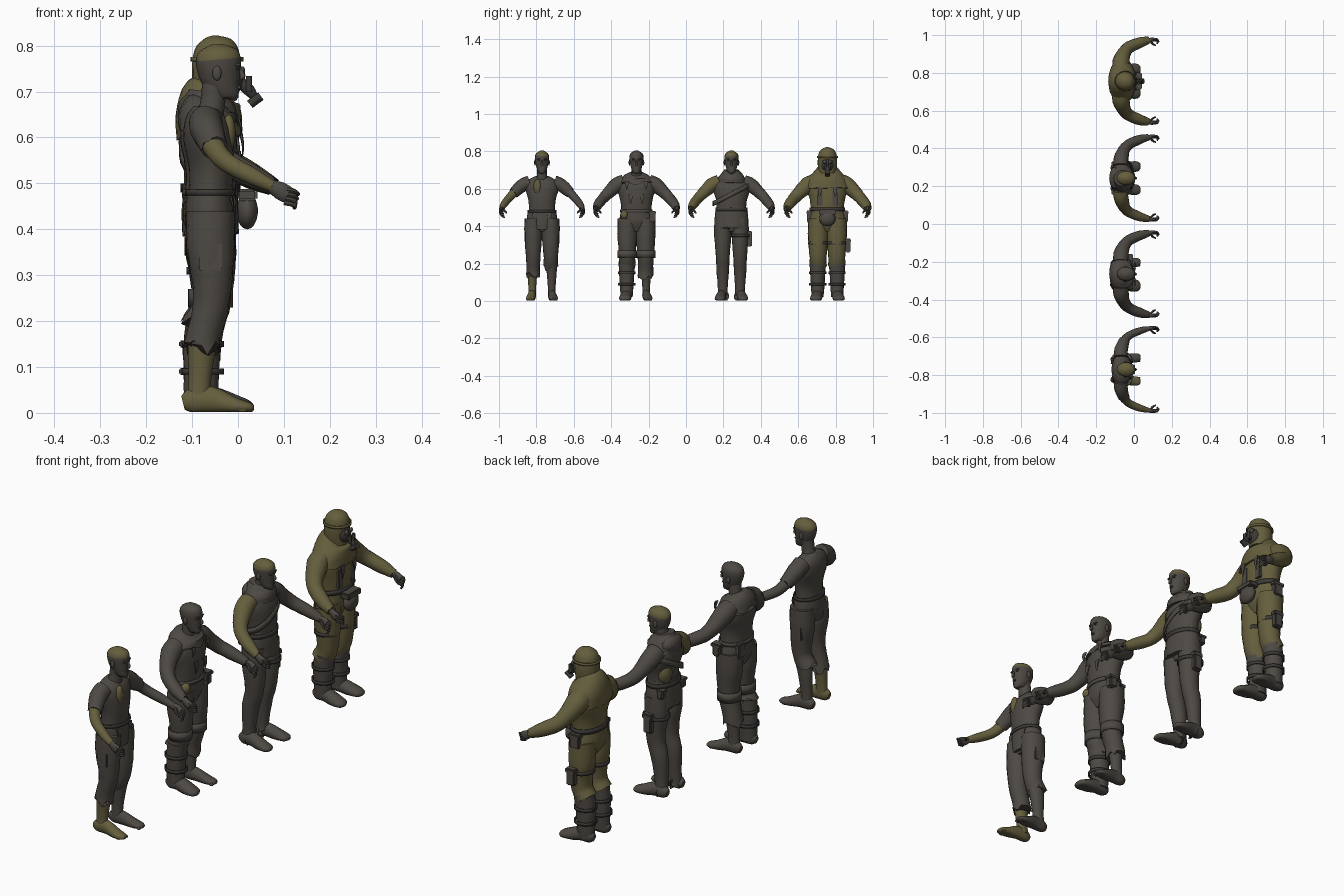
import bpy, bmesh, math, random
from mathutils import Vector

random.seed(4)
cube = bpy.data.objects.get("Cube")
if cube:
    bpy.data.objects.remove(cube, do_unlink=True)

UNIT = 0.01          # all sizes below are in hundredths
row = 0.0            # y position of the figure being built
tag = ""             # name prefix of the figure being built


def material(name, colour):
    mat = bpy.data.materials.new(name)
    mat.use_nodes = True
    mat.diffuse_color = (*colour, 1)
    mat.node_tree.nodes["Principled BSDF"].inputs["Base Color"].default_value = (*colour, 1)
    return mat


DARK = material("dark brown cloth", (.075, .066, .056))
OLIVE = material("olive cloth", (.13, .112, .047))
BLACK = material("black rubber", (.045, .041, .037))


def finish(name, bm, mat, angle=50):
    bmesh.ops.recalc_face_normals(bm, faces=bm.faces)
    for v in bm.verts:
        v.co = Vector((v.co.x, v.co.y + row, max(v.co.z, .2))) * UNIT
    mesh = bpy.data.meshes.new(tag + name)
    bm.to_mesh(mesh)
    bm.free()
    ob = bpy.data.objects.new(tag + name, mesh)
    bpy.context.collection.objects.link(ob)
    mesh.materials.append(mat)
    bpy.ops.object.select_all(action="DESELECT")
    ob.select_set(True)
    bpy.context.view_layer.objects.active = ob
    bpy.ops.object.shade_smooth_by_angle(angle=math.radians(angle))
    return ob


def smooth_path(points, steps=3):
    """Catmull-Rom resampling of position and radius together."""
    pts = [Vector(p) for p in points]
    out = []
    for i in range(len(pts) - 1):
        a, b, c, d = pts[max(i - 1, 0)], pts[i], pts[i + 1], pts[min(i + 2, len(pts) - 1)]
        for k in range(steps):
            t = k / steps
            out.append(b + (c - a) * t / 2 + (a * 2 - b * 5 + c * 4 - d) * t * t / 2
                       + (b * 3 - a - c * 3 + d) * t ** 3 / 2)
    return out + [pts[-1]]


def sweep(name, points, mat, ref="X", sides=16, jag=0, folds=0):
    """Elliptical tube through (x, y, z, radius along ref, radius across)."""
    path = smooth_path(points)
    axis = Vector((1, 0, 0)) if ref == "X" else Vector((0, 0, 1))
    bm, rings = bmesh.new(), []
    for i, p in enumerate(path):
        ahead, behind = path[min(i + 1, len(path) - 1)], path[max(i - 1, 0)]
        along = (ahead - behind).to_3d().normalized()
        u = (axis - along * axis.dot(along)).normalized()
        v = along.cross(u)
        ring = []
        for k in range(sides):
            a = math.tau * k / sides
            size = 1 + folds * random.uniform(-1, 1)
            co = p.to_3d() + (u * math.cos(a) * p[3] + v * math.sin(a) * p[4]) * size
            if jag and i == len(path) - 1:
                co += along * random.uniform(-jag, jag)
            ring.append(bm.verts.new(co))
        rings.append(ring)
    for low, high in zip(rings, rings[1:]):
        for k in range(sides):
            n = (k + 1) % sides
            bm.faces.new((low[k], low[n], high[n], high[k]))
    bm.faces.new(rings[0])
    bm.faces.new(rings[-1])
    return finish(name, bm, mat)


def column(name, rings, mat, y=0, **extra):
    """Upright form from rings of (z, centre x, depth, half width)."""
    return sweep(name, [(cx, y, z, d, w) for z, cx, d, w in rings], mat, **extra)


def ball(name, centre, size, mat):
    bm = bmesh.new()
    bmesh.ops.create_uvsphere(bm, u_segments=14, v_segments=9, radius=1)
    for v in bm.verts:
        v.co = v.co * Vector(size) + Vector(centre)
    return finish(name, bm, mat)


def box(name, centre, size, mat):
    bm = bmesh.new()
    bmesh.ops.create_cube(bm, size=1)
    bmesh.ops.scale(bm, vec=size, verts=bm.verts)
    bmesh.ops.bevel(bm, geom=bm.edges[:], offset=min(size) * .2, segments=2, affect="EDGES")
    bmesh.ops.translate(bm, vec=centre, verts=bm.verts)
    return finish(name, bm, mat, 35)


def pouch(name, centre, size, mat):
    """Bag with an overhanging lid."""
    x, y, z = centre
    box(name, centre, size, mat)
    box(name + "_lid", (x, y, z + size[2] * .4), [s * f for s, f in zip(size, (1.2, 1.15, .3))], DARK)


def band(name, centre, depth, width, height, mat, tilt=0):
    """Strap looped around a limb or the body."""
    bm, loops = bmesh.new(), []
    x, y, z = centre
    for k in range(24):
        a = math.tau * k / 24
        co = Vector((x + math.cos(a) * depth, y + math.sin(a) * width, z + tilt * math.sin(a)))
        loops.append([bm.verts.new(co + Vector((0, 0, h))) for h in (-height / 2, height / 2)])
    for a, b in zip(loops, loops[1:] + loops[:1]):
        bm.faces.new((a[0], b[0], b[1], a[1]))
    ob = finish(name, bm, mat)
    solid = ob.modifiers.new("thickness", "SOLIDIFY")
    solid.thickness, solid.offset = .005, 1


def head(skin, crown):
    ob = column("head", [(68.3, -1.8, 1.2, 1), (69, -1.8, 2.2, 2), (71, -3, 3.6, 2.8), (74, -4, 4.6, 3.5),
                         (77, -4.3, 4.9, 3.8), (79, -4.5, 4, 3.1), (80.3, -4.6, 1.3, 1)], skin)
    ob.data.materials.append(crown)
    for face in ob.data.polygons:
        face.material_index = int(face.center.z > .77)
    column("neck", [(63, -6.5, 3.2, 3.6), (67, -5.6, 2.7, 2.7), (72, -5, 2.8, 2.6)], skin)
    sweep("nose", [(.3, 0, 75.2, .3, .3), (1, 0, 73.6, .6, .6), (.8, 0, 72.7, .5, .9)], skin, sides=8)
    box("lips", (.1, 0, 71), (.8, 1.8, .6), skin)
    for s in (-1, 1):
        ball("ear", (-4.6, s * 3.7, 74), (1, .5, 1.6), skin)
        ball("eye", (-.1, s * 1.4, 75), (.5, .6, .3), BLACK)
        ball("brow", (-.1, s * 1.4, 75.8), (.7, 1.2, .4), skin)


def arm(s, skin, sleeve, bulk, length):
    """Arm, hand and a sleeve covering the first `length` joints."""
    joints = [(-7, 6.5, 63.5, 3), (-6.8, 10.5, 61.8, 3), (-5.2, 15, 57.8, 2.4),
              (-2.5, 18, 54.6, 2.1), (3, 20.4, 51.6, 1.9), (7.6, 21.6, 49.3, 1.3)]
    sweep("arm", [(x, s * y, z, r, r) for x, y, z, r in joints], skin, ref="Z")
    sweep("sleeve", [(x, s * y, z, r * bulk, r * bulk) for x, y, z, r in joints[:length]], sleeve,
          ref="Z", jag=.6, folds=.03)
    sweep("hand", [(7, s * 21.5, 49.6, 1.3, 1.1), (9, s * 22, 48.5, 1.9, 1.1),
                   (10.8, s * 22, 47.5, 1.9, 1)], DARK, ref="Z", sides=10)
    for k in range(4):
        y, z = 22.4 - k * .3, 48.8 - k
        sweep("finger", [(10, s * y, z, .6, .6), (12.2, s * (y - .2), z - .5, .55, .55),
                         (13.2 - k * .3, s * (y - 1.6), z - 1.2, .4, .4)], DARK, ref="Z", sides=7)
    sweep("thumb", [(8.5, s * 21.6, 49, .7, .7), (10, s * 19.7, 48, .6, .6),
                    (11.5, s * 19, 47, .4, .4)], DARK, ref="Z", sides=7)


LEG = [(44, -6, 4.8, 3.8), (36, -6, 4.8, 4), (29, -5.6, 4, 3.5), (23, -6, 3.5, 3),
       (17, -7.5, 3.3, 2.8), (8, -8.3, 2.5, 2.1), (3, -8.5, 2.6, 2.1)]


def foot(s, mat, bulk, name="shoe"):
    y = s * 5.4
    sweep(name, [(-12, y, 2.2, 1.5, 1.2), (-10, y, 2.6, 2.8, 2 * bulk), (-6, y, 2.8, 3, 2.2 * bulk),
                 (-1, y + s * .6, 1.6, 1.9 * bulk, 2.5 * bulk), (2.2, y + s * .8, 1.2, 1.2 * bulk, 2.2 * bulk),
                 (3.4, y + s * .8, 1, .6, 1.2)], mat, ref="Z")


def bare_leg(s, skin):
    column("bare_leg", LEG, skin, y=s * 5.2)
    foot(s, skin, 1, "bare_foot")
    for k in range(5):
        ball("toe", (2.4 - k * .35, s * (4.4 + k * .85), .8), (1.1, .5, .7), skin)


def trouser(s, mat, extra, stop, hem=1.0, jag=0.8):
    """Trouser leg down to height `stop`, thicker than the leg by `extra`."""
    rings = [(z, x, d + extra * .5, w + extra) for z, x, d, w in LEG if z > stop]
    z, x, d, w = rings[-1]
    rings.append((stop, -8, d + hem * .3, w + hem * .2))
    column("trouser_leg", rings, mat, y=s * (4.4 + extra * .4), jag=jag, folds=.025)


def boot(s, mat):
    column("boot_shaft", [(21, -7, 4.3, 4.4), (14, -7.8, 4.1, 4), (8, -8, 3.8, 3.6), (2, -8, 3.8, 3.2)],
           mat, y=s * 5.2, folds=.02)
    foot(s, mat, 1.3, "boot_foot")
    for z in (9, 15):
        band("boot_strap", (-7.8, s * 5.2, z), 4.2, 4.1, 1.3, BLACK)
        box("boot_buckle", (-12, s * 5.6, z), (1.6, 2, 1.5), BLACK)


def torso(mat, grow, top=66.5):
    column("torso", [(37, -6, 3.4, 5), (42, -6.3, 5 + grow * .4, 7.6 + grow),
                     (48, -6, 4.5 + grow * .6, 6.6 + grow), (54, -5.8, 4.8 + grow * .6, 7 + grow),
                     (60, -6.5, 5.2 + grow * .6, 8.6 + grow), (64, -7, 4.4 + grow * .5, 8 + grow * .6),
                     (top, -6.8, 2.8, 4)], mat, sides=24, folds=.015)


def flap(name, x, y, z, mat, drop=4):
    """Torn strip of hanging cloth."""
    sweep(name, [(x, y, z, .4, 1.4), (x + .5, y * 1.03, z - drop / 2, .25, 1),
                 (x + .2, y * 1.06, z - drop, .1, .2)], mat, sides=6)


# First figure: torn shirt, cut trousers, bare feet
tag, row = "ragged_", -77.0
torso(DARK, .3)
head(DARK, OLIVE)
column("hips", [(38, -6, 5, 7), (43, -6.2, 5.4, 8.2), (48.5, -6, 5, 7.4)], DARK, sides=24)
band("belt", (-6, 0, 48), 5, 7.3, 1.3, BLACK)
for s in (-1, 1):
    arm(s, OLIVE if s < 0 else DARK, DARK, 1.2, 3)
    bare_leg(s, OLIVE if s < 0 else DARK)
    trouser(s, DARK, .8, 14 if s < 0 else 19, jag=2)
    box("side_pocket", (-6, s * 8.6, 34), (5, 1.2, 6), DARK)
    flap("torn_hem", -1.6, s * 4, 47, DARK)
ball("chest_patch", (-2, -2.5, 61), (1.5, 2, 4), OLIVE)

# Second figure: padded suit, one boot lost
tag, row = "padded_", -26.5
torso(DARK, 1.6)
head(DARK, DARK)
column("torn_collar", [(68, -6, 4, 4.6), (66, -6.6, 6, 8), (62.5, -6.6, 6.6, 10.4)], DARK, jag=1.5, folds=.04)
band("belt", (-6, 0, 48), 5.6, 8.2, 1.6, DARK)
for s in (-1, 1):
    arm(s, DARK, DARK, 1.35, 6)
    trouser(s, DARK, 1.3, 19 if s < 0 else 13, jag=1.8)
    flap("collar_rag", .2, s * 5, 64, DARK)
    flap("chest_rag", .2, s * 3, 57, DARK, 5)
    band("knee_pad", (-6, s * 5, 25), 4.4, 4.6, 4, DARK)
boot(-1, DARK)
bare_leg(1, DARK)
pouch("hip_pouch", (-3, 8.6, 45), (4, 3.4, 5.5), DARK)
pouch("back_pouch", (-11, 4.5, 45), (2, 4, 6), DARK)
ball("hip_patch", (-2.4, -6.5, 46), (2, 2, 2.4), OLIVE)

# Third figure: jacket with scarf and sash
tag, row = "jacket_", 24.3
torso(DARK, 1.3)
head(DARK, OLIVE)
column("jacket_skirt", [(51, -6, 5.4, 7.8), (46, -6, 6, 8.8), (39, -6, 6.2, 9.2)], DARK, sides=24, jag=.6, folds=.02)
column("scarf", [(63, -6.5, 6.2, 8), (65.5, -6.6, 6.4, 7.4), (68, -6.8, 5.2, 5.6), (70, -6.6, 4, 4)],
       DARK, folds=.05)
ball("hood_bundle", (-10, 0, 66), (3.2, 6, 3.6), DARK)
band("belt", (-6, 0, 49), 5.6, 8.1, 1.8, BLACK)
band("sash", (-6.2, 0, 57), 6.1, 9.6, 2.6, DARK, tilt=5)
for s in (-1, 1):
    arm(s, DARK, OLIVE if s < 0 else DARK, 1.3, 6)
    trouser(s, DARK, .6, 2.5, hem=3)
    foot(s, DARK, 1.15)
    pouch("belt_pouch", (-10, s * 7, 46), (3, 3, 4), DARK)
band("holster_strap", (-6, 4.8, 35), 5.2, 4.8, 1.4, BLACK)
pouch("holster", (-5.5, 9.6, 33), (4, 2.6, 8), DARK)
ball("back_patch", (-9, 3.6, 54), (3, 3.6, 5), OLIVE)

# Fourth figure: hooded suit with breathing mask
tag, row = "hooded_", 75.6
torso(OLIVE, 2.3)
column("cape", [(71, -5, 4.6, 5), (69, -6, 6.4, 7.2), (65, -6.4, 7.2, 10.6), (60, -6.2, 7.2, 12.6)],
       OLIVE, sides=28, jag=.5, folds=.015)
column("hood", [(68.5, -5, 4.8, 4.6), (73, -5, 5, 5.2), (77, -4.7, 5.2, 5), (80, -4.7, 4.4, 4.2),
                (81.6, -4.8, 2.6, 2.4), (82.2, -4.8, .6, .6)], OLIVE, sides=20)
band("hood_brim", (-4.6, 0, 77), 5.3, 5.1, 1, OLIVE)
ball("mask", (-1.5, 0, 73), (2.8, 3.4, 4), BLACK)
sweep("mask_snout", [(.6, 0, 72, 1.2, 1.2), (2.4, 0, 70.3, 1.3, 1.3), (3.4, 0, 69, .9, .9)], BLACK)
sweep("mask_filter", [(2.6, 0, 67.2, 1, 1.4), (3.6, 0, 68, 1, 1.4), (5, 0, 69, 1, 1.4)], BLACK, ref="Z")
for s in (-1, 1):
    ball("goggle", (.9, s * 1.5, 74.4), (.7, 1.1, 1.1), DARK)
    sweep("side_canister", [(2.4, s * 1.2, 70, .7, .7), (2.4, s * 1.2, 73.4, .7, .7)], BLACK, sides=10)
    arm(s, DARK, OLIVE, 1.5, 6)
    trouser(s, OLIVE, 1.5, 19, jag=.3)
    boot(s, DARK)
    band("thigh_strap", (-6, s * 5, 31), 4.7, 5, 1.6, BLACK)
    pouch("side_pouch", (-6, s * 9.8, 45), (4.5, 2.4, 6), DARK)
    box("chest_panel", (-.6, s * 4, 55), (1.6, 3.2, 8), DARK)
    flap("cape_rag", .6, s * 4, 61, DARK, 6)
band("belt", (-6, 0, 49), 6, 9, 2, BLACK)
ball("front_bag", (2, 0, 44), (2.4, 4.4, 4), DARK)
box("front_bag_lid", (2, 0, 47.5), (4.4, 9, 2.6), DARK)
pouch("thigh_pouch", (-5, 11, 29.5), (4, 2.6, 7), DARK)
